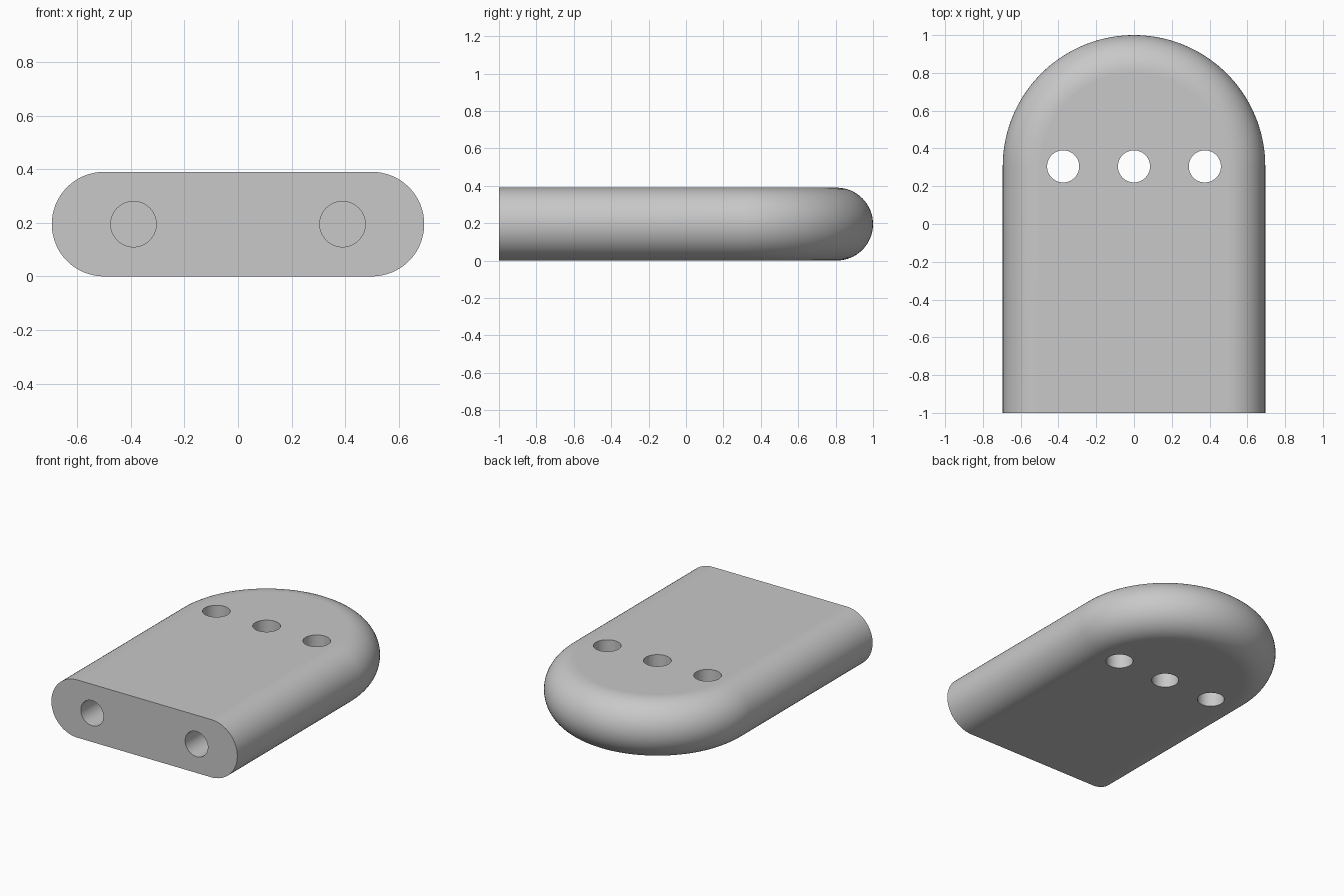
import bpy
import bmesh
from math import pi, sin, cos, radians
from mathutils import Matrix

cube = bpy.data.objects.get("Cube")
if cube:
    bpy.data.objects.remove(cube, do_unlink=True)

HALF_WIDTH = 0.695
EDGE = 0.195            # radius of the fully rounded rim
FRONT_Y = -1.0
ARC_Y = 1.0 - HALF_WIDTH
HOLE_R = 0.085
BLIND_DEPTH = 0.6
RIM_STEPS, ARC_STEPS = 32, 72

grey = bpy.data.materials.new("plain grey")
grey.use_nodes = True
colour = (0.58, 0.58, 0.58, 1)
grey.diffuse_color = colour
grey.node_tree.nodes["Principled BSDF"].inputs["Base Color"].default_value = colour


def make_object(name, bm):
    bmesh.ops.recalc_face_normals(bm, faces=bm.faces)
    mesh = bpy.data.meshes.new(name)
    bm.to_mesh(mesh)
    bm.free()
    mesh.materials.append(grey)
    obj = bpy.data.objects.new(name, mesh)
    bpy.context.collection.objects.link(obj)
    return obj


def outline(radius):
    """Arch outline, open along the front edge."""
    arc = [(radius * cos(pi * i / ARC_STEPS), ARC_Y + radius * sin(pi * i / ARC_STEPS))
           for i in range(ARC_STEPS + 1)]
    return [(radius, FRONT_Y)] + arc + [(-radius, FRONT_Y)]


# Arched slab: stacked outlines follow the half-round rim
bm = bmesh.new()
rings = []
for k in range(RIM_STEPS + 1):
    t = -pi / 2 + pi * k / RIM_STEPS
    z = EDGE + EDGE * sin(t)
    radius = HALF_WIDTH - EDGE + EDGE * cos(t)
    rings.append([bm.verts.new((x, y, z)) for x, y in outline(radius)])
for low, high in zip(rings, rings[1:]):
    for i in range(len(low) - 1):
        bm.faces.new((low[i], low[i + 1], high[i + 1], high[i]))
bm.faces.new(rings[0])
bm.faces.new(rings[-1])
bm.faces.new([r[0] for r in rings] + [r[-1] for r in reversed(rings)])
body = make_object("arched_block", bm)

# Hole cutters: three through holes and two blind front holes
bm = bmesh.new()


def add_cutter(matrix, depth):
    bmesh.ops.create_cone(bm, cap_ends=True, segments=48, radius1=HOLE_R,
                          radius2=HOLE_R, depth=depth, matrix=matrix)


for x in (-0.375, 0, 0.375):
    add_cutter(Matrix.Translation((x, ARC_Y, EDGE)), 1)
for x in (-0.39, 0.39):
    add_cutter(Matrix.Translation((x, FRONT_Y, EDGE)) @ Matrix.Rotation(pi / 2, 4, "X"),
               2 * BLIND_DEPTH)
cutter = make_object("hole_cutter", bm)
cutter.hide_render = True

# Drill the holes
drill = body.modifiers.new("drill_holes", "BOOLEAN")
drill.operation = "DIFFERENCE"
drill.solver = "EXACT"
drill.object = cutter
bpy.ops.object.select_all(action="DESELECT")
body.select_set(True)
bpy.context.view_layer.objects.active = body
bpy.ops.object.modifier_apply(modifier=drill.name)
bpy.data.objects.remove(cutter, do_unlink=True)

# Smooth rim and hole walls, flat top, bottom and front
bpy.ops.object.shade_smooth_by_angle(angle=radians(30))
for face in body.data.polygons:
    if abs(face.normal.z) > 0.9999 or face.normal.y < -0.9999 and len(face.vertices) > 4:
        face.use_smooth = False
